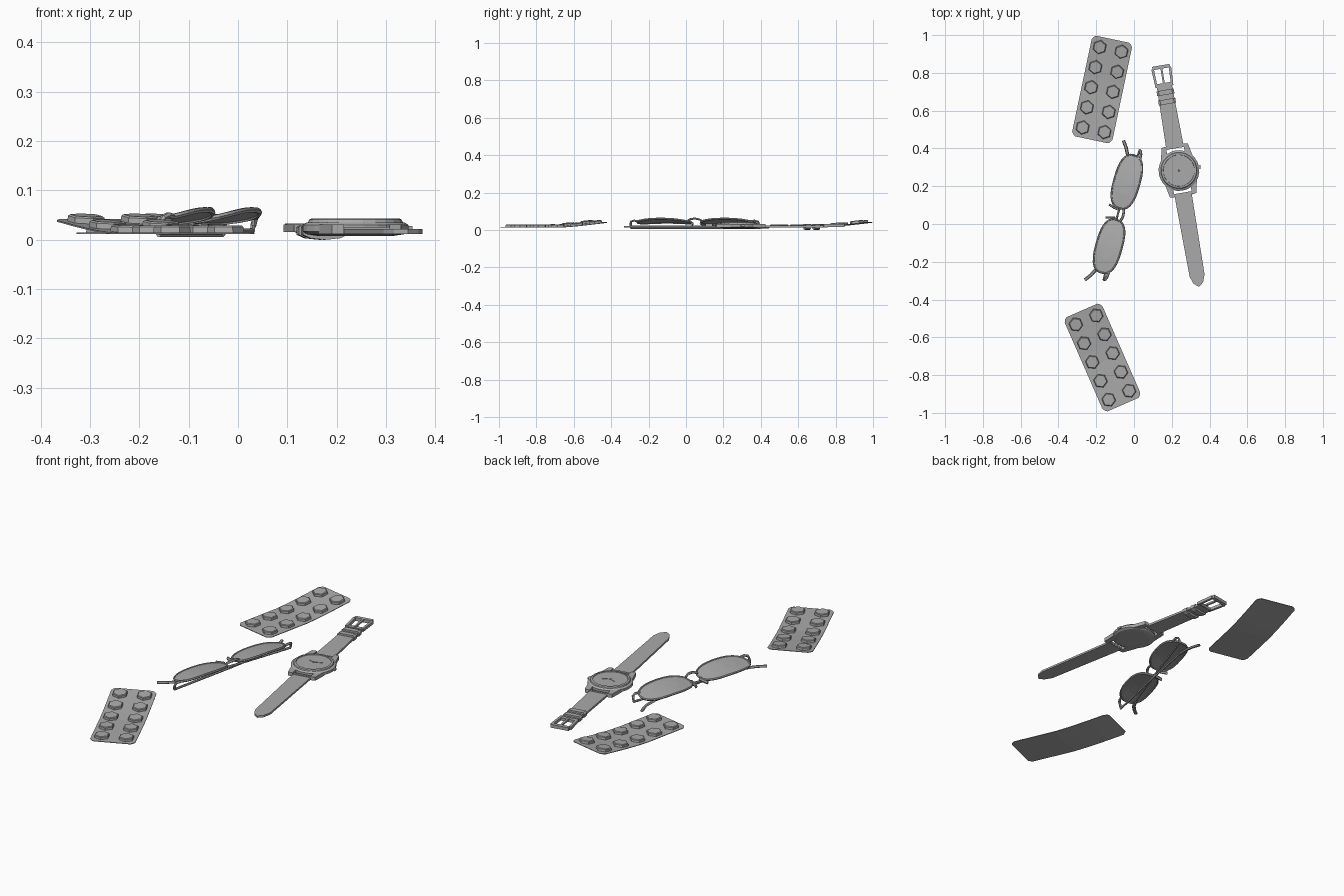
import bpy, bmesh, math
from math import cos, sin, pi
from mathutils import Matrix, Vector

if "Cube" in bpy.data.objects:
    bpy.data.objects.remove(bpy.data.objects["Cube"], do_unlink=True)

grey = bpy.data.materials.new("plain_grey")
grey.use_nodes = True
grey.diffuse_color = (0.4, 0.4, 0.4, 1)
grey.node_tree.nodes["Principled BSDF"].inputs["Base Color"].default_value = (0.4, 0.4, 0.4, 1)


def frame(x, y, angle):
    return Matrix.Translation((x, y, 0)) @ Matrix.Rotation(angle, 4, 'Z')


def finish(name, bm, place):
    bmesh.ops.recalc_face_normals(bm, faces=bm.faces)
    me = bpy.data.meshes.new(name)
    bm.to_mesh(me)
    bm.free()
    me.materials.append(grey)
    ob = bpy.data.objects.new(name, me)
    ob.matrix_world = place
    bpy.context.collection.objects.link(ob)
    return ob


def loft(name, rings, place, caps=True, closed=False):
    """Skin a list of equally long vertex rings."""
    bm = bmesh.new()
    rows = [[bm.verts.new(p) for p in r] for r in rings]
    n = len(rows[0])
    pairs = list(zip(rows, rows[1:])) + ([(rows[-1], rows[0])] if closed else [])
    for a, b in pairs:
        for i in range(n):
            j = (i + 1) % n
            bm.faces.new((a[i], a[j], b[j], b[i]))
    if caps and not closed:
        bm.faces.new(rows[0])
        bm.faces.new(rows[-1])
    return finish(name, bm, place)


def prism(name, outline, z0, z1, place):
    return loft(name, [[(x, y, z) for x, y in outline] for z in (z0, z1)], place)


def box(name, x, y, z0, z1, w, d, place):
    o = [(x - w, y - d), (x + w, y - d), (x + w, y + d), (x - w, y + d)]
    return prism(name, o, z0, z1, place)


def turned(name, profile, sides, place, closed=False):
    rings = [[(r * cos(2 * pi * i / sides), r * sin(2 * pi * i / sides), z)
              for i in range(sides)] for r, z in profile]
    return loft(name, rings, place, closed=closed)


def tube(name, pts, rx, rz, place, closed=False, sides=6):
    """Sweep an oval section along a path."""
    pts = [Vector(p) for p in pts]
    rings, n = [], len(pts)
    for i, p in enumerate(pts):
        a = pts[i - 1] if i or closed else p
        b = pts[(i + 1) % n] if i < n - 1 or closed else p
        t = (b - a).normalized()
        side = t.cross(Vector((0, 0, 1)))
        side = side.normalized() if side.length > 0.05 else Vector((1, 0, 0))
        up = side.cross(t)
        rings.append([p + side * rx * cos(2 * pi * k / sides) + up * rz * sin(2 * pi * k / sides)
                      for k in range(sides)])
    return loft(name, rings, place, closed=closed)


# Pill packs: a bent foil sheet with two rows of hexagonal blisters
def lift(y):
    return 0.012 + 0.027 * max(0, (y + 0.02) / 0.29) ** 1.3


def pill_pack(label, place):
    rings = []
    for y in (-0.272, -0.266, -0.25, -0.1, -0.02, 0.05, 0.11, 0.17, 0.25, 0.266, 0.272):
        w = 0.109 - 0.02 * max(0, (abs(y) - 0.25) / 0.022) ** 2
        rings.append([(-w, y, lift(y)), (w, y, lift(y)),
                      (w, y, lift(y) + 0.003), (-w, y, lift(y) + 0.003)])
    loft(label + "_sheet", rings, place)
    for row in range(5):
        y = (row - 2) * 0.109
        tilt = math.atan((lift(y + 0.03) - lift(y - 0.03)) / 0.06)
        for col in (-1, 1):
            spot = place @ Matrix.Translation((col * 0.059, y, lift(y))) \
                @ Matrix.Rotation(tilt, 4, 'X') @ Matrix.Rotation(pi / 6, 4, 'Z')
            turned(label + "_blister", [(0.038, 0.001), (0.037, 0.014), (0.033, 0.017)], 6, spot)


pill_pack("back_pack", frame(-0.169, 0.712, -0.208))
pill_pack("front_pack", frame(-0.167, -0.707, 0.412))

# Wristwatch case, bezel and dial
watch = frame(0.238, 0.283, 0.171)
turned("watch_case", [(0.078, 0.008), (0.098, 0.011), (0.108, 0.017), (0.108, 0.03),
                      (0.1, 0.035), (0.09, 0.036)], 24, watch)
turned("watch_bezel", [(0.097, 0.034), (0.094, 0.041), (0.09, 0.043), (0.084, 0.043),
                       (0.082, 0.036)], 24, watch, closed=True)
turned("watch_dial", [(0.083, 0.035), (0.083, 0.039)], 24, watch)
for name, angle, length in (("hour_hand", 1.1, 0.03), ("minute_hand", -1.3, 0.045)):
    hand = watch @ Matrix.Rotation(angle, 4, 'Z')
    box(name, 0, length / 2, 0.038, 0.041, 0.002, length / 2, hand)
turned("hand_pin", [(0.005, 0.038), (0.004, 0.042)], 8, watch)
box("watch_crown", 0.111, 0, 0.018, 0.028, 0.005, 0.009, watch)

# Lugs and spring bars
for e in (-1, 1):
    for s in (-1, 1):
        prism("watch_lug", [(s * 0.047, e * 0.08), (s * 0.086, e * 0.06),
                            (s * 0.071, e * 0.133), (s * 0.047, e * 0.136)], 0.012, 0.031, watch)
    box("spring_bar", 0, e * 0.125, 0.017, 0.026, 0.05, 0.006, watch)

# Straps
prism("long_strap", [(-0.046, -0.12), (-0.04, -0.565), (-0.025, -0.605), (0, -0.624),
                     (0.025, -0.605), (0.04, -0.565), (0.046, -0.12)], 0.012, 0.022, watch)
prism("buckle_strap", [(-0.047, 0.12), (-0.04, 0.465), (0.04, 0.465), (0.047, 0.12)],
      0.013, 0.024, watch)
for y in (0.37, 0.42):
    ring = [(-0.046, 0.01), (-0.03, 0.003), (0, 0), (0.03, 0.003), (0.046, 0.01),
            (0.046, 0.026), (0.036, 0.033), (-0.036, 0.033), (-0.046, 0.026)]
    loft("strap_loop", [[(x, y + d, z) for x, z in ring] for d in (-0.013, 0.013)], watch)

# Buckle frame and prong
for s in (-1, 1):
    prism("buckle_side", [(s * 0.036, 0.452), (s * 0.048, 0.452), (s * 0.053, 0.55),
                          (s * 0.04, 0.555)], 0.016, 0.031, watch)
box("buckle_front_bar", 0, 0.556, 0.016, 0.033, 0.047, 0.009, watch)
box("buckle_back_bar", 0, 0.46, 0.014, 0.029, 0.042, 0.01, watch)
box("buckle_prong", 0, 0.51, 0.024, 0.033, 0.005, 0.052, watch)

# Folded eyeglasses
glasses = frame(-0.085, 0.053, -0.27)


def lens_point(x, y, side):
    return (x, y + side * 0.177, 0.05 + 0.16 * x - 0.011 * (y / 0.148) ** 2)


def lens_outline(scale, side, n=28):
    pts = []
    for i in range(n):
        c, s = cos(2 * pi * i / n), sin(2 * pi * i / n)
        x = 0.068 * math.copysign(abs(c) ** 0.78, c)
        y = 0.146 * math.copysign(abs(s) ** 0.78, s)
        pts.append(lens_point(scale * (x + 0.0004 * y / 0.146), scale * y, side))
    return pts


for e, hinge_z in ((-1, 0.011), (1, 0.018)):
    # Lens and rim
    levels = [[(x, y, z + d) for x, y, z in lens_outline(k, e)]
              for k, d in ((0.08, -0.002), (0.5, -0.002), (0.97, -0.002),
                           (0.97, 0.002), (0.5, 0.002), (0.08, 0.002))]
    loft("lens", levels, glasses)
    tube("lens_rim", lens_outline(1, e), 0.005, 0.006, glasses, closed=True)
    # End piece dropping to the hinge
    tube("end_piece", [(0.036, e * 0.305, 0.047), (0.034, e * 0.335, 0.05),
                       (0.028, e * 0.352, 0.045), (0.022, e * 0.356, 0.03),
                       (0.02, e * 0.354, hinge_z)], 0.007, 0.006, glasses)
    # Folded arm with a curved ear tip
    tube("temple_arm", [(0.02, e * 0.356, hinge_z), (0, 0, hinge_z),
                        (-0.022, -e * 0.27, hinge_z)], 0.005, 0.006, glasses)
    tube("ear_tip", [(-0.022, -e * 0.265, hinge_z), (-0.034, -e * 0.315, hinge_z),
                     (-0.052, -e * 0.35, hinge_z + 0.001), (-0.076, -e * 0.383, hinge_z + 0.002)],
         0.009, 0.006, glasses)
    # Nose pad on its wire
    tube("pad_wire", [(-0.012, e * 0.032, 0.046), (-0.018, e * 0.024, 0.038),
                      (-0.03, e * 0.026, 0.034)], 0.003, 0.003, glasses)
    tube("nose_pad", [(-0.01, e * 0.024, 0.036), (-0.03, e * 0.027, 0.033),
                      (-0.058, e * 0.036, 0.029)], 0.006, 0.009, glasses)

tube("nose_bridge", [(0.02, -0.036, 0.052), (0.027, -0.018, 0.059), (0.029, 0, 0.061),
                     (0.027, 0.018, 0.059), (0.02, 0.036, 0.052)], 0.007, 0.006, glasses)
